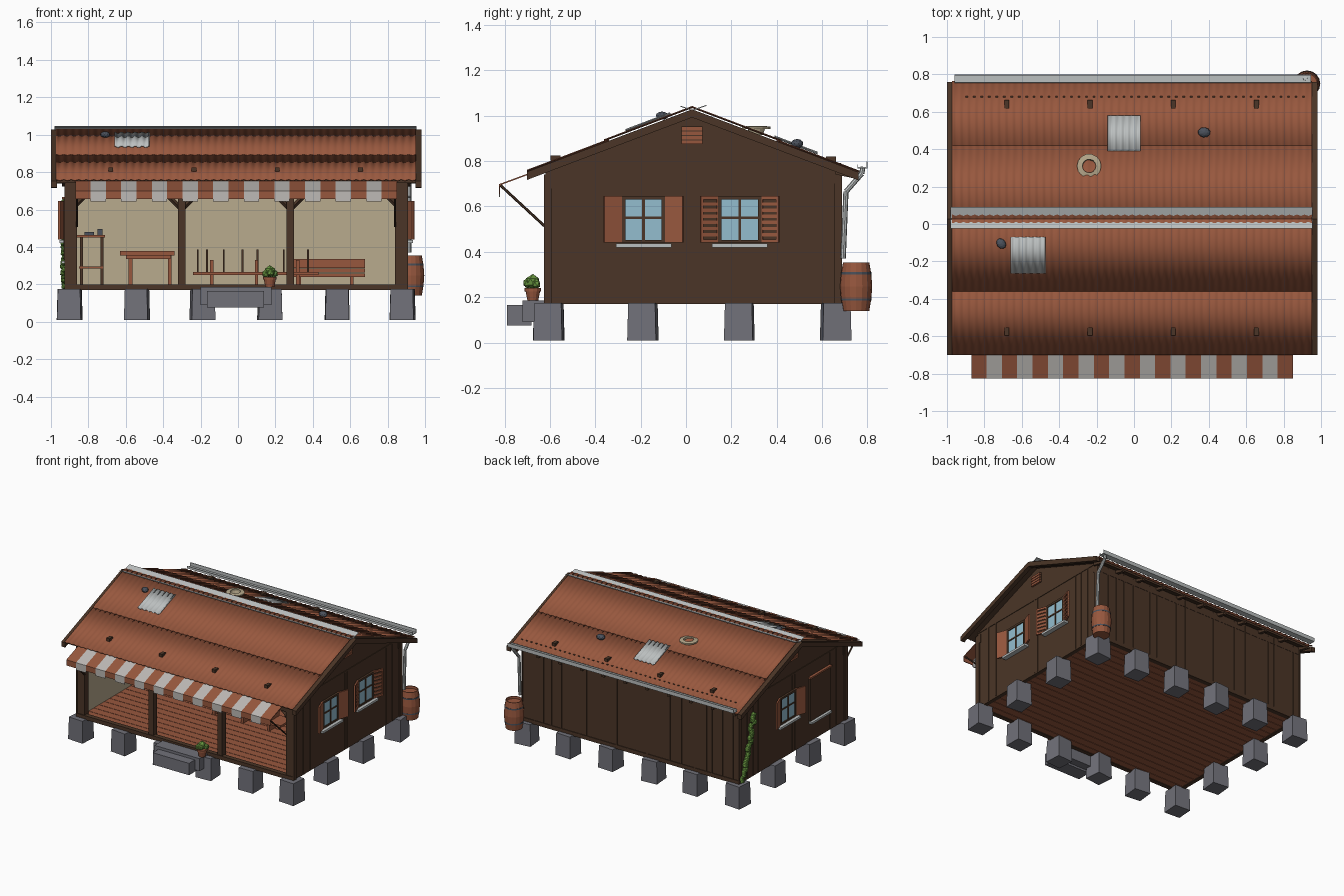
import bpy, bmesh, math, random
from mathutils import Vector, Matrix

if "Cube" in bpy.data.objects:
    bpy.data.objects.remove(bpy.data.objects["Cube"])

random.seed(4)


def mat(name, r, g, b):
    m = bpy.data.materials.new(name)
    m.diffuse_color = tuple((c / 255) ** 2.2 for c in (r, g, b)) + (1,)
    m.use_nodes = True
    m.node_tree.nodes["Principled BSDF"].inputs["Base Color"].default_value = m.diffuse_color
    return m


RED = mat("red_wood", 150, 88, 64)
DARK = mat("dark_wood", 76, 56, 43)
STONE = mat("stone", 112, 112, 120)
METAL = mat("light_metal", 186, 190, 190)
CLOTH = mat("pale_cloth", 188, 184, 180)
BEIGE = mat("plaster", 183, 169, 140)
GLASS = mat("glass_blue", 146, 188, 206)
GREEN = mat("leaf_green", 104, 150, 66)
SLATE = mat("slate", 76, 82, 92)


def finish(name, bm, m, smooth=False):
    bmesh.ops.recalc_face_normals(bm, faces=bm.faces)
    me = bpy.data.meshes.new(name)
    bm.to_mesh(me)
    bm.free()
    me.materials.append(m)
    ob = bpy.data.objects.new(name, me)
    bpy.context.collection.objects.link(ob)
    if smooth:
        me.shade_smooth()
    return ob


def boxes(name, m, *items):
    """Each item is x0, x1, y0, y1, z0, z1."""
    bm = bmesh.new()
    for a, b, c, d, e, f in items:
        mx = Matrix.Translation(((a + b) / 2, (c + d) / 2, (e + f) / 2))
        mx = mx @ Matrix.Diagonal((abs(b - a), abs(d - c), abs(f - e), 1))
        bmesh.ops.create_cube(bm, size=1, matrix=mx)
    return finish(name, bm, m)


def rods(name, m, r, sides, *pairs):
    bm = bmesh.new()
    for p, q in pairs:
        p, q = Vector(p), Vector(q)
        rot = (q - p).to_track_quat('Z', 'Y').to_matrix().to_4x4()
        bmesh.ops.create_cone(bm, cap_ends=True, segments=sides, radius1=r, radius2=r,
                              depth=(q - p).length, matrix=Matrix.Translation((p + q) / 2) @ rot)
    return finish(name, bm, m)


def prism(name, m, pts, x0, x1):
    """Extrude a y-z outline along x."""
    bm = bmesh.new()
    f = bm.faces.new([bm.verts.new((x0, y, z)) for y, z in pts])
    g = bmesh.ops.extrude_face_region(bm, geom=[f])["geom"]
    bmesh.ops.translate(bm, vec=(x1 - x0, 0, 0), verts=[v for v in g if isinstance(v, bmesh.types.BMVert)])
    return finish(name, bm, m)


def lathe(name, m, prof, loc, seg=16, caps=True):
    bm = bmesh.new()
    rings = [[bm.verts.new((loc[0] + r * math.cos(t), loc[1] + r * math.sin(t), loc[2] + z))
              for t in (2 * math.pi * i / seg for i in range(seg))] for r, z in prof]
    for a, b in zip(rings, rings[1:]):
        for i in range(seg):
            j = (i + 1) % seg
            bm.faces.new((a[i], a[j], b[j], b[i]))
    if caps:
        bm.faces.new(rings[0])
        bm.faces.new(rings[-1])
    return finish(name, bm, m)


def blobs(name, m, items, sub=1):
    bm = bmesh.new()
    for x, y, z, r, sz in items:
        mx = Matrix.Translation((x, y, z)) @ Matrix.Rotation(x * 50, 4, 'Z') @ Matrix.Diagonal((r, r * .8, r * sz, 1))
        bmesh.ops.create_icosphere(bm, subdivisions=sub, radius=1, matrix=mx)
    return finish(name, bm, m)


RY = 0.027


def roof(y):
    return 1.030 - 0.378 * abs(y - RY)


def sheet(name, m, x0, x1, y0, y1, off, waves, amp=0.0025):
    """Corrugated sheet lying on a roof slope."""
    bm = bmesh.new()
    n = waves * 6
    rows = [[bm.verts.new((x0 + (x1 - x0) * i / n, y, roof(y) + off + amp * math.cos(i * math.pi / 3)))
             for i in range(n + 1)] for y in (y0, y1)]
    for i in range(n):
        bm.faces.new((rows[0][i], rows[0][i + 1], rows[1][i + 1], rows[1][i]))
    ob = finish(name, bm, m, True)
    s = ob.modifiers.new("thickness", 'SOLIDIFY')
    s.thickness = 0.004
    s.offset = 0


# Stone piers around the edge, and the entrance steps
px = [-0.90, -0.54, -0.19, 0.17, 0.53, 0.88]
py = [-0.605, -0.19, 0.235, 0.66]
for i, x in enumerate(px):
    for j, y in enumerate(py):
        if i in (0, 5) or j in (0, 3):
            o = lathe("stone_pier", STONE, [(.090, .008), (.084, .175)], (0, 0, 0), 4)
            o.location = (x, y, 0)
            o.rotation_euler.z = math.pi / 4 + random.uniform(-.12, .12)
boxes("steps", STONE, (-.20, .18, -.72, -.62, .09, .185), (-.165, .14, -.79, -.68, .075, .165))

# Floor with planks and a border beam
boxes("subfloor", DARK, (-.91, .89, -.61, .67, .180, .186))
boxes("floor_planks", RED, *[(-.90, .88, y, y + .060, .174, .194) for y in (-.60 + .0635 * k for k in range(20))])
boxes("sill_beams", DARK, (-.92, .90, -.625, -.59, .17, .20), (-.92, .90, .65, .685, .17, .20),
      (-.92, -.89, -.62, .68, .17, .20), (.87, .90, -.62, .68, .17, .20))

# Walls and plaster lining
gable = [(-.615, .18), (.68, .18), (.68, roof(.68) - .025), (RY, roof(RY) - .025), (-.615, roof(-.615) - .025)]
lining = [(-.58, .195), (.65, .195), (.65, roof(.65) - .03), (RY, roof(RY) - .03), (-.58, roof(-.58) - .03)]
prism("left_wall", DARK, gable, -.92, -.89)
prism("right_wall", DARK, gable, .87, .90)
prism("left_lining", BEIGE, lining, -.89, -.882)
prism("right_lining", BEIGE, lining, .862, .87)
boxes("back_wall", DARK, (-.92, .90, .655, .68, .18, .76))
boxes("back_lining", BEIGE, (-.885, .865, .645, .655, .195, .76))
boxes("back_battens", DARK, *[(x, x + .008, .68, .684, .18, .75) for x in
                              (-.90 + .09 * k + random.uniform(-.035, .035) for k in range(20))])
side_y = [-.5, -.42, .0, .03, .44, .50, .57]
for s, face in ((-1, -.92), (1, .90)):
    boxes("side_battens", DARK, *[(face, face + s * .004, y, y + .008, .18, .765) for y in side_y],
          (face, face + s * .004, -.61, .67, .76, .77))
    boxes("corner_boards", DARK, *[(face, face + s * .008, y, y + .035, .17, .74) for y in (-.625, .652)])

# Porch posts, lintel, braces, wall plates
posts = [-.89, -.30, .28, .87]
boxes("porch_posts", DARK, *[(x - w, x + w, -.62, -.575, .19, .75) for x, w in zip(posts, (.03, .02, .02, .03))])
boxes("wall_plates", DARK, (-.925, .905, -.62, -.575, .68, .745), (-.925, .905, .64, .682, .70, .745))
rods("post_braces", DARK, .013, 4, *[((x, -.6, .60), (x + s * .09, -.6, .69)) for x in posts for s in (-1, 1)
                                     if abs(x + s * .09) < .88])


# Roof deck, barge boards, rafter tails
def chevron(a, b, top, bot):
    ys = (a, RY, b)
    return [(y, roof(y) + top) for y in ys] + [(y, roof(y) + bot) for y in reversed(ys)]


prism("roof_deck", DARK, chevron(-.68, .74, -.006, -.022), -.97, .95)
prism("left_barge_board", DARK, chevron(-.70, .76, -.002, -.038), -1.0, -.968)
prism("right_barge_board", DARK, chevron(-.70, .76, -.002, -.038), .948, .98)
for x in [-.93 + .184 * k for k in range(11)]:
    prism("rafter_tail", DARK, [(.66, roof(.66) - .02), (.75, roof(.75) - .02), (.75, roof(.75) - .035),
                                (.66, roof(.66) - .05)], x - .012, x + .012)

# Corrugated roof sheets, light patches, ridge cap
for s, eave, mid in ((-1, -.70, -.34), (1, .765, .40)):
    sheet("lower_roof_sheet", RED, -.972, .952, eave, mid, .002, 48)
    sheet("upper_roof_sheet", RED, -.972, .952, mid + s * .02, RY, .008, 48)
sheet("front_roof_patch", METAL, -.66, -.475, -.265, -.07, .016, 5, .004)
sheet("back_roof_patch", METAL, -.14, .035, .39, .58, .014, 5, .004)
prism("ridge_cap", METAL, [(-.025, 1.044), (RY, 1.026), (.09, 1.047), (.09, 1.043), (RY, 1.021), (-.025, 1.040)],
      -.98, .955)
boxes("snow_hooks", DARK, *[(x - .013, x + .013, y - .022, y + .022, roof(y), roof(y) + .022)
                            for x in (-.68, -.235, .21, .655) for y in (-.575, .64)])
boxes("roof_screws", DARK, *[(x, x + .012, .676, .684, roof(.68), roof(.68) + .008)
                             for x in (-.9 + .04 * k for k in range(46))])
blobs("roof_rocks", SLATE, [(-.71, -.105, roof(-.105) + .02, .03, .6), (.375, .49, roof(.49) + .022, .034, .6)], 2)
# Straw hat on the roof
lathe("straw_hat_brim", BEIGE, [(.036, 0), (.065, 0), (.065, .01), (.036, .014), (.036, 0)],
      (-.24, .31, .941), 14, False)
lathe("straw_hat_crown", BEIGE, [(.04, .0), (.03, -.03)], (-.24, .31, .945), 14, False)

# Gutter and downpipe
boxes("gutter", METAL, (-.96, .945, .755, .80, .768, .773), (-.96, .945, .795, .80, .768, .797),
      (-.96, .945, .755, .759, .768, .785))
dp = [(.915, .78, .775), (.915, .775, .745), (.915, .705, .665), (.915, .693, .37)]
rods("downpipe", METAL, .0115, 8, *zip(dp, dp[1:]))

# Striped awning with valance and struts
w = 1.72 / 21
for name, m, odd in (("awning_red", RED, 0), ("awning_light", CLOTH, 1)):
    for k in range(odd, 21, 2):
        x, low = -.87 + w * k, .642 if odd else .655
        prism(name, m, [(-.64, .766), (-.825, .698), (-.825, low), (-.82, low), (-.82, .693), (-.64, .760)], x, x + w)
rods("awning_struts", DARK, .006, 6, *[((x, -.82, .695), (x, -.62, .51)) for x in (-.86, .84)])


# Windows with shutters standing ajar
def window(s, y, slats):
    f = -.92 if s < 0 else .90

    def bx(name, m, *it):
        boxes(name, m, *[(f, f + s * d, y + a, y + b, e, g) for d, a, b, e, g in it])
    bx("window_glass", GLASS, (.009, -.085, .085, .45, .635))
    bx("window_frame", DARK, (.016, -.095, -.08, .44, .645), (.016, .08, .095, .44, .645),
       (.016, -.09, .09, .63, .645), (.016, -.09, .09, .44, .452), (.014, -.006, .006, .45, .635),
       (.014, -.085, .085, .545, .555))
    bx("window_sill", METAL, (.035, -.122, .122, .42, .436))
    for b in (-1, 1):
        def shutter(name, m, *it):
            o = boxes(name, m, *[(s * c, s * d, b * p, b * q, e, g) for c, d, p, q, e, g in it])
            o.location = (f, y + b * .093, 0)
            o.rotation_euler.z = -s * b * math.radians(20)
        if slats:
            shutter("shutter_back", DARK, (.002, .006, 0, .088, .445, .645))
            shutter("shutter_louvres", RED, (0, .014, 0, .012, .44, .645), (0, .014, .076, .088, .44, .645),
                    (0, .014, 0, .088, .44, .455), (0, .014, 0, .088, .63, .645),
                    *[(0, .011, 0, .088, z, z + .015) for z in (.468 + .027 * k for k in range(6))])
        else:
            shutter("shutter_panel", RED, (0, .012, 0, .088, .44, .645))


window(1, -.187, False)
window(1, .237, True)
window(-1, .10, False)
# Closed serving hatch on the left wall
boxes("hatch_panel", DARK, (-.92, -.932, -.41, -.17, .33, .655))
boxes("hatch_lintel", RED, (-.92, -.94, -.42, -.16, .655, .668))
boxes("hatch_sill", METAL, (-.92, -.945, -.41, -.17, .31, .325))
# Gable vents
for f, s in ((-.92, -1), (.90, 1)):
    boxes("gable_vent_back", DARK, (f, f + s * .008, -.02, .073, .876, .952))
    boxes("gable_vent_slats", RED, *[(f, f + s * .014, -.02, .073, z, z + .015) for z in (.876, .895, .915, .935)])

# Rain barrel
bl = (.925, .75, .14)
lathe("barrel", RED, [(.058, 0), (.067, .055), (.071, .107), (.067, .16), (.058, .213), (.052, .213), (.052, .195)], bl)
for z, r in ((.05, .0675), (.165, .0675)):
    lathe("barrel_hoop", SLATE, [(r, z - .005), (r, z + .005)], bl)

# Potted plant and climbing vine
lathe("plant_pot", RED, [(.024, 0), (.032, .04), (.036, .04), (.036, .054), (.03, .054)], (.17, -.675, .186), 12)
blobs("pot_plant", GREEN, [(.17, -.675, .268, .036, .95), (.148, -.69, .256, .024, 1), (.192, -.66, .258, .024, 1),
                           (.175, -.70, .262, .022, 1)])
blobs("vine", GREEN, [(-.928 + random.uniform(-.004, .004), .65 - .006 * k + random.uniform(-.02, .02),
                       .19 + .018 * k, .024, 1) for k in range(26)])

# Tall counter and its tins
boxes("counter", RED, (-.86, -.71, .15, .5, .45, .463), (-.85, -.72, .17, .48, .285, .295))
boxes("counter_legs", DARK, *[(x, x + .016, y, y + .016, .19, .45) for x in (-.845, -.735) for y in (.17, .46)])
boxes("counter_tins", SLATE, (-.82, -.77, .25, .3, .463, .48), (-.75, -.725, .35, .38, .463, .495))

# Table and benches
boxes("table", RED, (-.63, -.34, .05, .4, .355, .378), (-.6, -.36, .07, .38, .335, .355),
      *[(x, x + .02, y, y + .02, .19, .36) for x in (-.585, -.375) for y in (.08, .35)])
boxes("long_bench", RED, (-.24, .43, -.1, .04, .25, .266),
      *[(x, x + .018, -.09, .03, .19, .33) for x in (-.15, .09, .31)])
boxes("bench_stakes", DARK, *[(x, x + .009, .03, .04, .25, .385) for x in (-.22, -.17, -.08, .02, .1, .24, .37)])
boxes("back_bench", RED, (.26, .68, .42, .56, .24, .257),
      *[(.26, .68, .56, .575, z, z + .023) for z in (.262, .287, .312)],
      *[(x, x + .018, .43, .56, .19, .25) for x in (.32, .60)])
